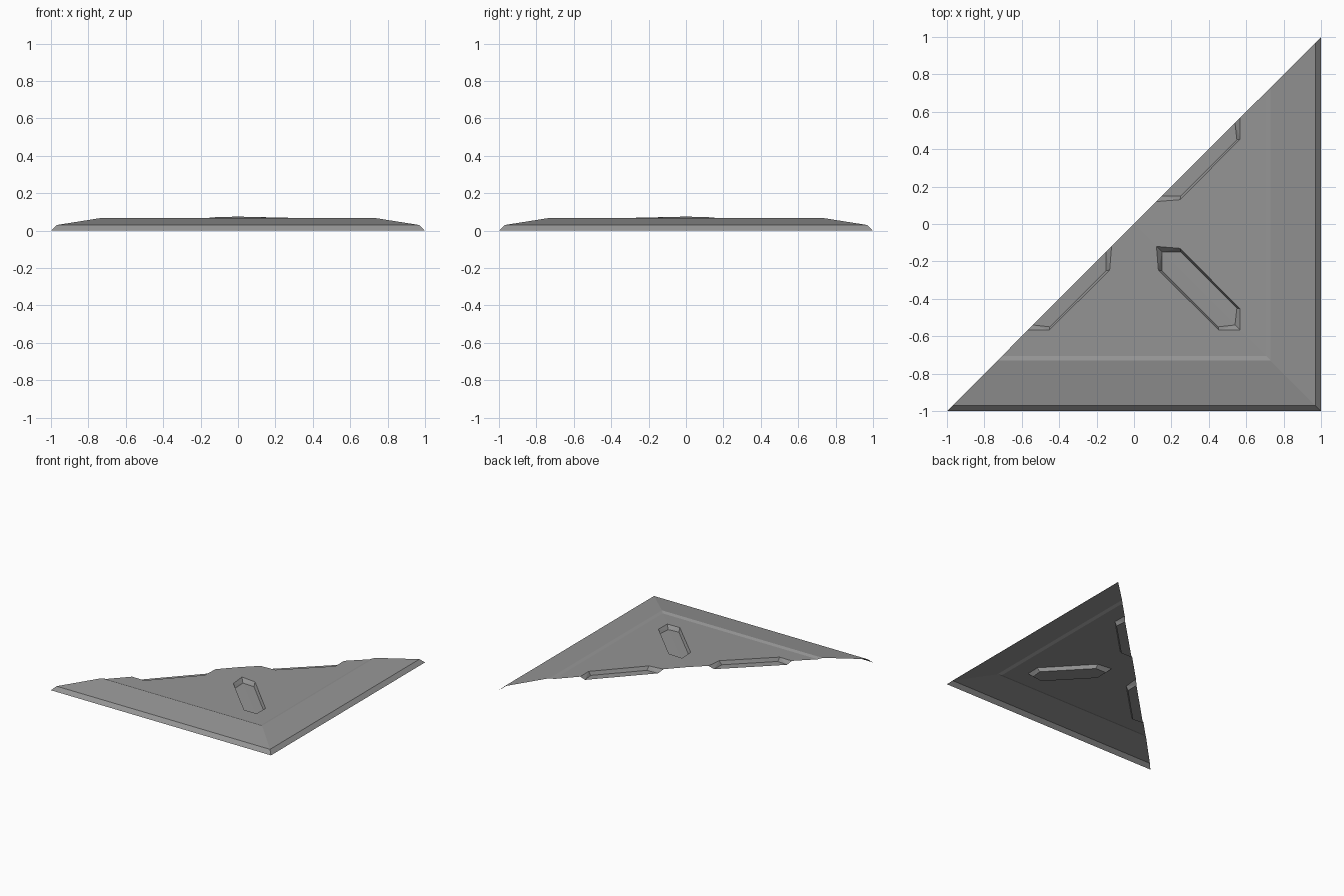
import bpy
from mathutils import Vector
from mathutils.geometry import delaunay_2d_cdt

cube = bpy.data.objects.get("Cube")
if cube:
    bpy.data.objects.remove(cube)

# Height of the tile by distance from its middle: edge, slope, lip, low dome
PROFILE = [(1.0, 0.0), (0.97, 0.03), (0.73, 0.068), (0.705, 0.059), (0.0, 0.075)]
DEPTH = 0.03

# Half outlines of a slot: distance along its axis, half width
RIM = [(0.12, 0), (0.188, 0.058), (0.511, 0.057), (0.566, 0)]
FLOOR = [(0.15, 0), (0.2, 0.05), (0.5, 0.05), (0.54, 0)]

points, heights, edges = [], [], []


def height(x, y):
    m = max(abs(x), abs(y))
    for (m1, z1), (m0, z0) in zip(PROFILE, PROFILE[1:]):
        if m >= m0:
            return z0 + (z1 - z0) * (m - m0) / (m1 - m0)


def add(x, y, drop=0.0):
    points.append(Vector((x, y)))
    heights.append(height(x, y) - drop)
    return len(points) - 1


def chain(ids):
    edges.extend(zip(ids, ids[1:]))


# Border rings, with a fold at each corner
centre = add(0, 0)
rings = [[add(-m, -m), add(m, -m), add(m, m)] for m, z in PROFILE[:-1]]
for ring in rings:
    chain(ring)
folds = [list(column) for column in zip(*rings)]


# Pressed slots: a whole one in the middle, halves along the long side
def slot(ax, ay, sides, fold):
    tips = None
    for s in sides:
        loops = []
        for outline, drop in ((RIM, 0), (FLOOR, DEPTH)):
            loop = []
            for i, (u, v) in enumerate(outline):
                if v == 0 and tips and len(sides) > 1:
                    loop.append(tips[drop > 0][0 if i == 0 else -1])
                else:
                    loop.append(add(ax * u - ay * v * s, ay * u + ax * v * s, drop))
            loops.append(loop)
            chain(loop)
        edges.extend(zip(*loops))
        tips = tips or loops
    rim, floor = tips
    chain(fold + [rim[-1], floor[-1], floor[0], rim[0], centre])


slot(1, -1, (1, -1), folds[1])
slot(1, 1, (-1,), folds[2])
slot(-1, -1, (1,), folds[0])

# Fill the outline and lift every point to its height
flat, _, faces, origin, _, _ = delaunay_2d_cdt(points, edges, [], 0, 1e-5)
verts = [(p.x, p.y, heights[o[0]] if o else height(p.x, p.y))
         for p, o in zip(flat, origin)]

mesh = bpy.data.meshes.new("corner_floor_tile")
mesh.from_pydata(verts, [], faces)
mesh.update()
tile = bpy.data.objects.new("corner_floor_tile", mesh)
bpy.context.collection.objects.link(tile)

# Plain grey metal
grey = bpy.data.materials.new("plain_grey")
grey.use_nodes = True
colour = (0.3, 0.3, 0.3, 1)
grey.diffuse_color = colour
grey.node_tree.nodes["Principled BSDF"].inputs["Base Color"].default_value = colour
mesh.materials.append(grey)
